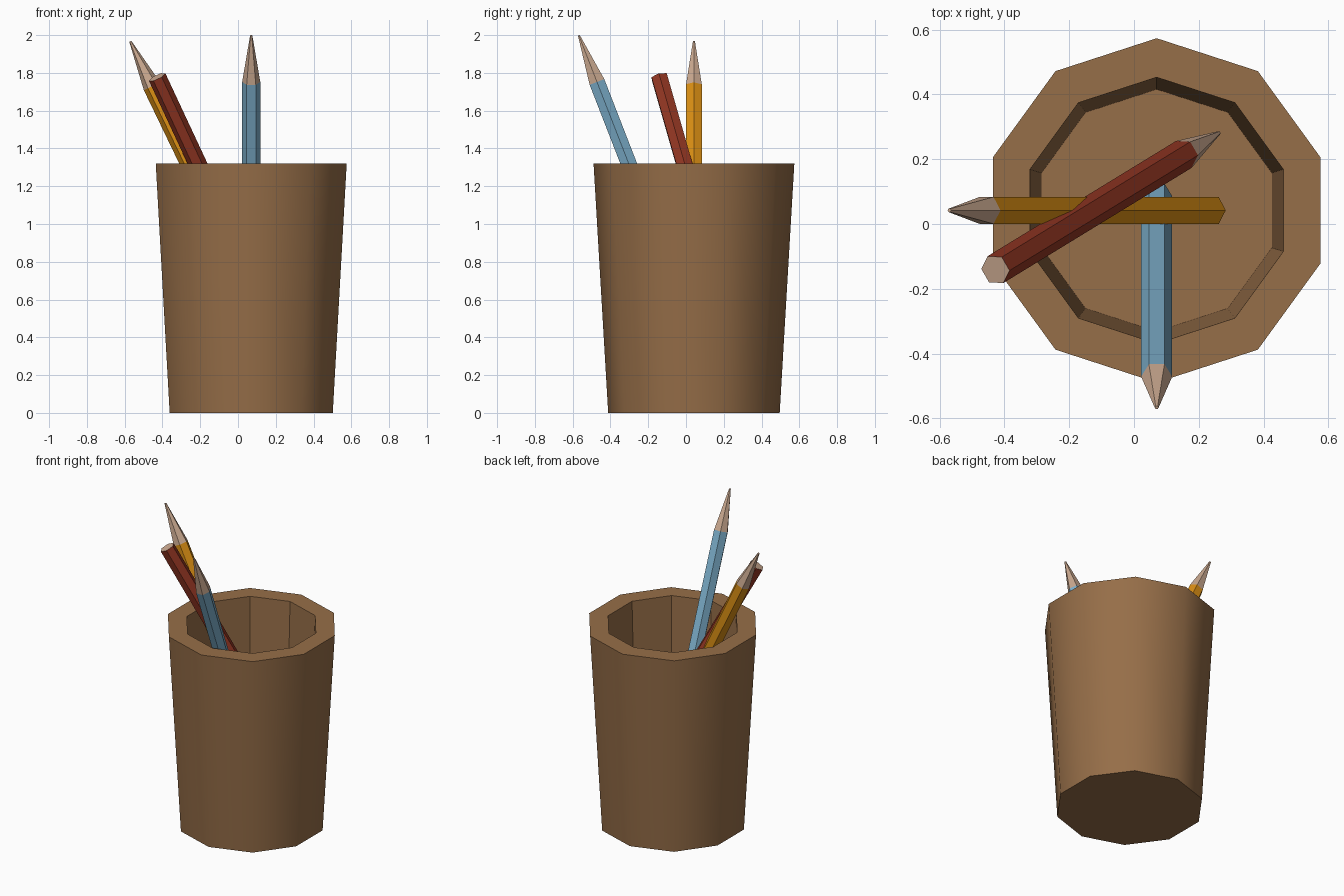
import bpy, bmesh, math
from mathutils import Vector

if "Cube" in bpy.data.objects:
    bpy.data.objects.remove(bpy.data.objects["Cube"])


def material(name, rgb):
    m = bpy.data.materials.new(name)
    m.diffuse_color = (*rgb, 1)
    m.use_nodes = True
    m.node_tree.nodes["Principled BSDF"].inputs["Base Color"].default_value = m.diffuse_color
    return m


BROWN = material("brown", (0.305, 0.156, 0.065))
WOOD = material("bare_wood", (0.60, 0.40, 0.28))
BLUE = material("blue", (0.205, 0.43, 0.60))
YELLOW = material("yellow", (0.72, 0.28, 0.007))
RED = material("red", (0.30, 0.038, 0.017))


def ring(bm, points):
    return [bm.verts.new(p) for p in points]


def bridge(bm, a, b):
    n = len(a)
    return [bm.faces.new((a[i], a[(i + 1) % n], b[(i + 1) % n], b[i])) for i in range(n)]


def finish(bm, name, mats):
    bmesh.ops.recalc_face_normals(bm, faces=bm.faces)
    me = bpy.data.meshes.new(name)
    bm.to_mesh(me)
    bm.free()
    for m in mats:
        me.materials.append(m)
    ob = bpy.data.objects.new(name, me)
    bpy.context.collection.objects.link(ob)


# Ten-sided tapered cup: smooth outside, faceted inside
def cup():
    bm = bmesh.new()
    profile = [(0.454, 0), (0.5315, 1.32), (0.411, 1.32), (0.374, 0.26)]
    rings = []
    for r, z in profile:
        rings.append(ring(bm, [(0.07 + r * math.sin(i * math.tau / 10),
                                0.042 + r * math.cos(i * math.tau / 10), z)
                               for i in range(10)]))
    for f in bridge(bm, rings[0], rings[1]):
        f.smooth = True
    bridge(bm, rings[1], rings[2])
    bridge(bm, rings[2], rings[3])
    bm.faces.new(rings[0])
    bm.faces.new(rings[3])
    # keep the rim and base edges crisp
    for e in bm.edges:
        if abs(e.verts[0].co.z - e.verts[1].co.z) < 1e-4:
            e.smooth = False
    finish(bm, "cup", [BROWN])


# Hexagonal pencil from sharpened tip to flat end
def pencil(name, tip, end, mat):
    tip, end = Vector(tip), Vector(end)
    axis = (end - tip).normalized()
    up = axis if axis.z > 0 else -axis
    rot = Vector((0, 0, 1)).rotation_difference(up)
    bm = bmesh.new()
    rings = []
    for c, r in ((tip, 0.006), (tip + axis * 0.264, 0.048), (end, 0.048)):
        rings.append(ring(bm, [c + rot @ Vector((r * math.cos(i * math.tau / 6),
                                                 r * math.sin(i * math.tau / 6), 0))
                               for i in range(6)]))
    wood = bridge(bm, rings[0], rings[1])
    bridge(bm, rings[1], rings[2])
    wood += [bm.faces.new(rings[0]), bm.faces.new(rings[2])]
    for f in wood:
        f.material_index = 1
    finish(bm, name, [mat, WOOD])


cup()
pencil("blue_pencil", (0.07, -0.567, 1.998), (0.07, 0.086, 0.319), BLUE)
pencil("yellow_pencil", (-0.57, 0.042, 1.967), (0.24, 0.042, 0.288), YELLOW)
pencil("red_pencil", (0.262, 0.281, 0.30), (-0.428, -0.141, 1.778), RED)
